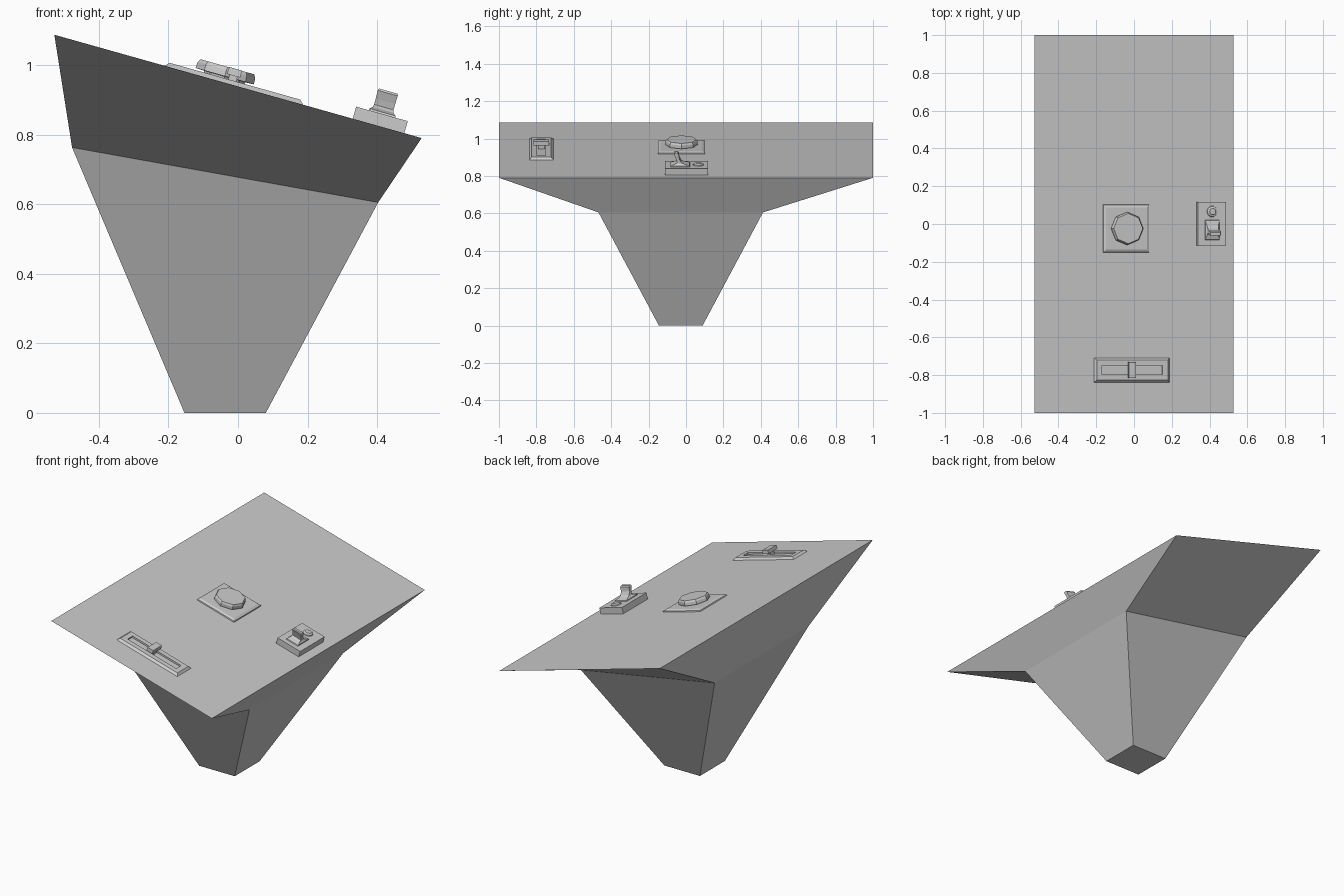
import bpy, bmesh, math
from mathutils import Matrix, Vector

if "Cube" in bpy.data.objects:
    bpy.data.objects.remove(bpy.data.objects["Cube"])

HALF_X, Z_HIGH, Z_LOW = 0.528, 1.087, 0.79
TILT = math.atan2(Z_HIGH - Z_LOW, 2 * HALF_X)
C, S = math.cos(TILT), math.sin(TILT)


def panel_frame(x, y):
    """Local axes on the sloping top: u down the slope, v along y, n outwards."""
    z = Z_LOW + (HALF_X - x) * math.tan(TILT)
    return Matrix(((C, 0, S, x), (0, 1, 0, y), (-S, 0, C, z), (0, 0, 0, 1)))


def loft(name, rings, frame=None):
    """Closed solid through a stack of equal-length rings."""
    bm = bmesh.new()
    rows = [[bm.verts.new(Vector(p)) for p in r] for r in rings]
    for a, b in zip(rows, rows[1:]):
        for i in range(len(a)):
            j = (i + 1) % len(a)
            bm.faces.new((a[i], a[j], b[j], b[i]))
    bm.faces.new(rows[0][::-1])
    bm.faces.new(rows[-1])
    bmesh.ops.recalc_face_normals(bm, faces=bm.faces)
    if frame:
        bm.transform(frame)
    me = bpy.data.meshes.new(name)
    bm.to_mesh(me)
    bm.free()
    ob = bpy.data.objects.new(name, me)
    bpy.context.collection.objects.link(ob)
    return ob


def rect(hu, hv, n, cu=0, cv=0, n2=None):
    """Rectangle ring; n2 gives the +u side another height."""
    n2 = n if n2 is None else n2
    return [(cu - hu, cv - hv, n), (cu + hu, cv - hv, n2),
            (cu + hu, cv + hv, n2), (cu - hu, cv + hv, n)]


def circle(r, n, sides, cu=0, cv=0):
    return [(cu + r * math.cos(2 * math.pi * i / sides),
             cv + r * math.sin(2 * math.pi * i / sides), n) for i in range(sides)]


# Console: foot, skewed square waist, wide sloping top
loft("console_body", [
    rect(0.117, 0.117, 0, -0.037, -0.028),
    rect(0.44, 0.44, 0.763, -0.037, -0.028, 0.605),
    rect(HALF_X, 1.0, Z_HIGH, n2=Z_LOW)])

# Rotary knob on its plate
f = panel_frame(-0.043, -0.024)
loft("knob_plate", [rect(0.127, 0.127, -0.002), rect(0.125, 0.125, 0.006),
                    rect(0.112, 0.112, 0.012)], f)
loft("knob", [circle(0.06, 0.01, 8), circle(0.062, 0.017, 8), circle(0.087, 0.018, 8),
              circle(0.086, 0.036, 8), circle(0.08, 0.046, 8)], f)

# Slider: bevelled plate with a recessed slot
f = panel_frame(-0.012, -0.773)
loft("slider_plate", [rect(0.209, 0.067, -0.002), rect(0.195, 0.052, 0.012),
                      rect(0.166, 0.023, 0.012), rect(0.166, 0.023, 0.002)], f)
loft("slider_handle", [rect(0.012, 0.016, 0.002, -0.008), rect(0.012, 0.016, 0.026, -0.008),
                       rect(0.02, 0.042, 0.026, -0.008), rect(0.019, 0.041, 0.047, -0.008)], f)

# Toggle switch plate, flared socket, leaning lever and indicator button
f = panel_frame(0.404, 0.002)
loft("switch_plate", [rect(0.077, 0.115, -0.002), rect(0.077, 0.115, 0.036)], f)
loft("switch_lever", [
    rect(0.04, 0.053, 0.034, 0, -0.034), rect(0.039, 0.05, 0.041, 0, -0.034),
    rect(0.031, 0.024, 0.048, 0, -0.036), rect(0.029, 0.012, 0.056, 0, -0.038),
    rect(0.029, 0.009, 0.074, 0, -0.046), rect(0.03, 0.012, 0.098, 0, -0.052),
    rect(0.028, 0.008, 0.104, 0, -0.054)], f)
loft("switch_button", [circle(0.03, 0.034, 10, 0, 0.064), circle(0.028, 0.041, 10, 0, 0.064),
                       circle(0.02, 0.044, 10, 0, 0.064), circle(0.017, 0.047, 10, 0, 0.064)], f)
